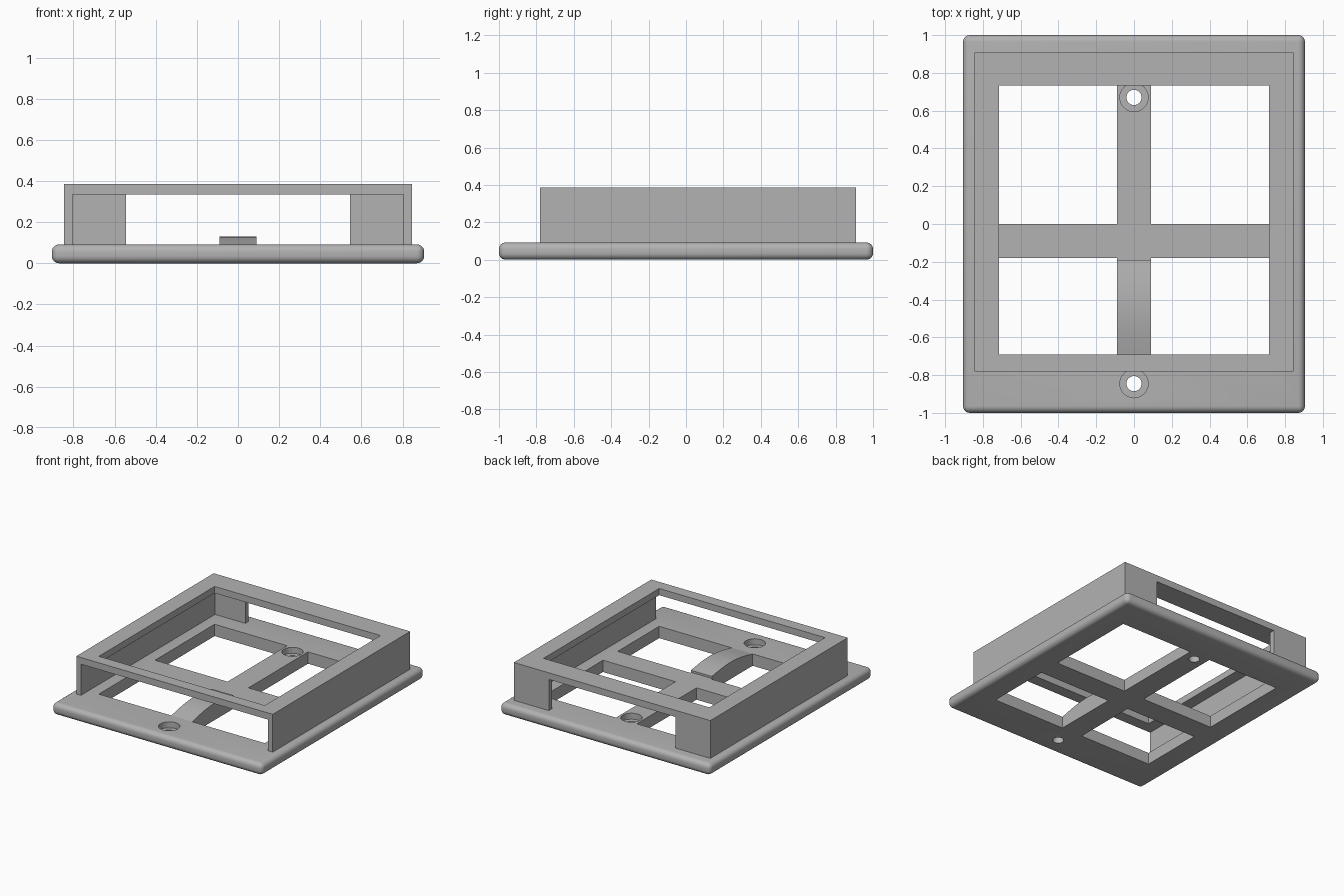
import bpy, bmesh, math

if "Cube" in bpy.data.objects:
    bpy.data.objects.remove(bpy.data.objects["Cube"])

grey = bpy.data.materials.new("plain grey")
grey.diffuse_color = (0.45, 0.45, 0.45, 1)
grey.use_nodes = True
grey.node_tree.nodes["Principled BSDF"].inputs["Base Color"].default_value = grey.diffuse_color


def finish(name, bm):
    bmesh.ops.recalc_face_normals(bm, faces=bm.faces)
    me = bpy.data.meshes.new(name)
    bm.to_mesh(me)
    bm.free()
    ob = bpy.data.objects.new(name, me)
    bpy.context.collection.objects.link(ob)
    me.materials.append(grey)
    return ob


def box(name, x0, x1, y0, y1, z0, z1):
    bm = bmesh.new()
    bmesh.ops.create_cube(bm, size=1)
    for v in bm.verts:
        v.co = ((x0 + x1) / 2 + v.co.x * (x1 - x0),
                (y0 + y1) / 2 + v.co.y * (y1 - y0),
                (z0 + z1) / 2 + v.co.z * (z1 - z0))
    return finish(name, bm)


def cylinder(name, y, r, z0, z1):
    bm = bmesh.new()
    bmesh.ops.create_cone(bm, cap_ends=True, segments=40, radius1=r, radius2=r, depth=z1 - z0)
    bmesh.ops.translate(bm, verts=bm.verts, vec=(0, y, (z0 + z1) / 2))
    return finish(name, bm)


def apply(ob):
    bpy.context.view_layer.objects.active = ob
    for m in list(ob.modifiers):
        bpy.ops.object.modifier_apply(modifier=m.name)


def cut(ob, cutters):
    for c in cutters:
        m = ob.modifiers.new("cut", 'BOOLEAN')
        m.operation, m.solver, m.object = 'DIFFERENCE', 'EXACT', c
    apply(ob)
    for c in cutters:
        bpy.data.objects.remove(c)


# Base plate with rounded rim
base = box("base_plate", -0.905, 0.905, -1, 1, 0, 0.092)
bev = base.modifiers.new("round", 'BEVEL')
bev.width, bev.segments = 0.036, 6
apply(base)

# Four window openings, two counterbored screw holes
cutters = []
for x0, x1 in ((-0.714, -0.09), (0.09, 0.714)):
    for y0, y1 in ((-0.69, -0.18), (0.0, 0.732)):
        cutters.append(box("window_cutter", x0, x1, y0, y1, -0.1, 0.2))
for y in (-0.845, 0.67):
    cutters.append(cylinder("hole_cutter", y, 0.04, -0.1, 0.2))
    cutters.append(cylinder("counterbore_cutter", y, 0.075, 0.045, 0.2))
cut(base, cutters)

# Raised housing: open front, windowed back, open top
housing = box("raised_housing", -0.845, 0.845, -0.78, 0.908, 0.088, 0.386)
cut(housing, [
    box("cavity_cutter", -0.805, 0.805, -0.9, 0.868, 0.0, 0.334),
    box("top_cutter", -0.714, 0.714, -0.69, 0.732, 0.2, 0.5),
    box("back_cutter", -0.545, 0.545, 0.8, 1.0, 0.0, 0.334),
])

# Humped tongue on the front bar
bm = bmesh.new()
y0, y1, n = -0.69, -0.19, 16
profile = [(y0, 0.06)]
for i in range(n + 1):
    t = i / n
    profile.append((y0 + (y1 - y0) * t, 0.092 + 0.016 * t + 0.031 * math.sin(math.pi * t)))
profile.append((y1, 0.06))
face = bm.faces.new([bm.verts.new((-0.09, y, z)) for y, z in profile])
ext = bmesh.ops.extrude_face_region(bm, geom=[face])
bmesh.ops.translate(bm, vec=(0.18, 0, 0),
                    verts=[g for g in ext["geom"] if isinstance(g, bmesh.types.BMVert)])
tongue = finish("humped_tongue", bm)

# Smooth the curved parts, keep corners crisp
for ob in (base, housing, tongue):
    bpy.ops.object.select_all(action='DESELECT')
    ob.select_set(True)
    bpy.context.view_layer.objects.active = ob
    bpy.ops.object.shade_smooth_by_angle(angle=math.radians(30))
